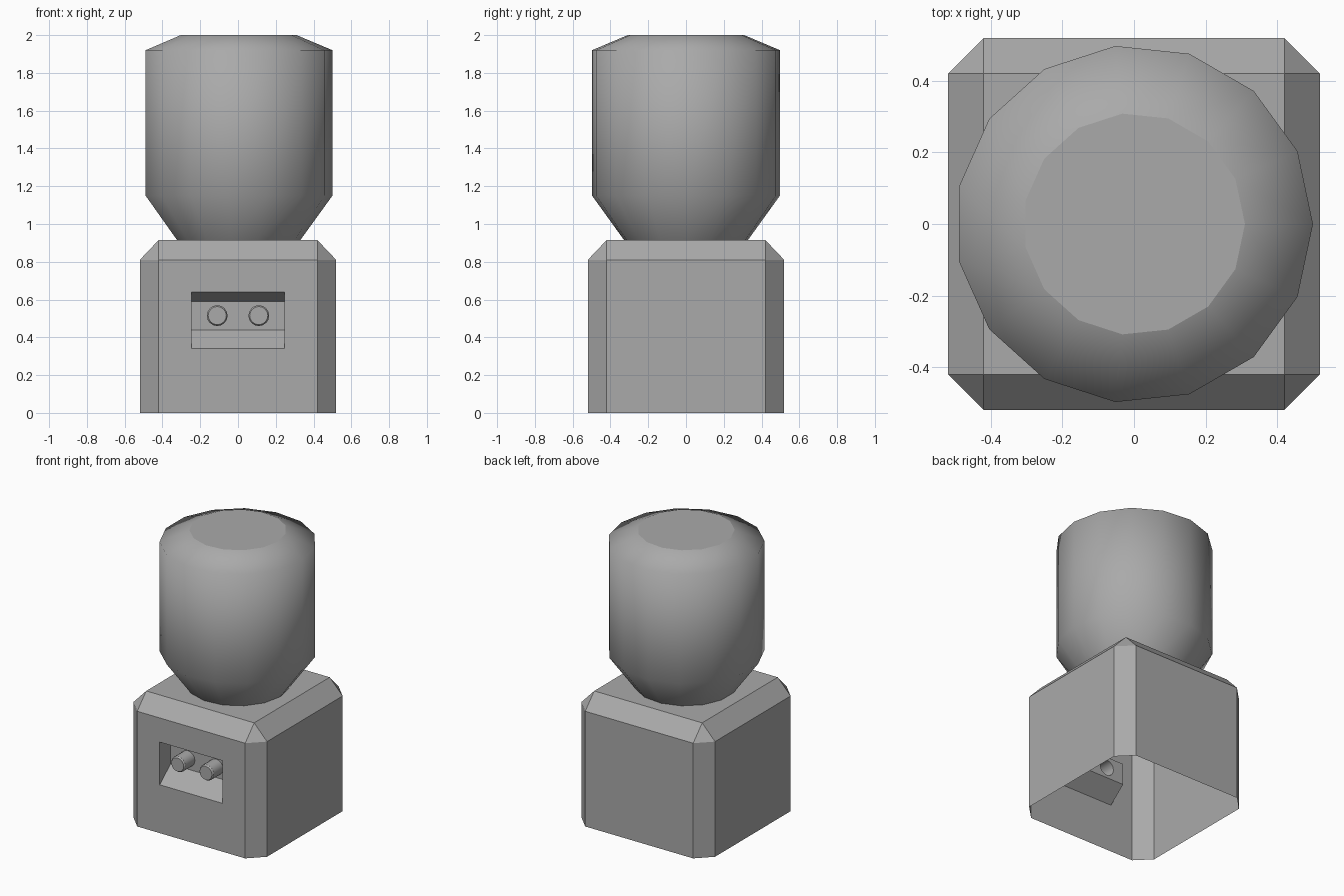
import bpy, bmesh, math
from mathutils import Vector

if "Cube" in bpy.data.objects:
    bpy.data.objects.remove(bpy.data.objects["Cube"], do_unlink=True)

grey = bpy.data.materials.new("plain grey")
grey.use_nodes = True
colour = (0.4, 0.4, 0.4, 1)
grey.diffuse_color = colour
grey.node_tree.nodes["Principled BSDF"].inputs["Base Color"].default_value = colour


def finish(bm, name):
    bmesh.ops.recalc_face_normals(bm, faces=bm.faces)
    mesh = bpy.data.meshes.new(name)
    bm.to_mesh(mesh)
    bm.free()
    mesh.materials.append(grey)
    obj = bpy.data.objects.new(name, mesh)
    bpy.context.collection.objects.link(obj)
    return obj


def bridge(bm, a, b, smooth=False):
    """Join two closed loops of equal length with quads."""
    faces = []
    for i in range(len(a)):
        j = (i + 1) % len(a)
        f = bm.faces.new((a[i], a[j], b[j], b[i]))
        f.smooth = smooth
        faces.append(f)
    return faces


def ring(bm, radius, sides, place):
    angles = [math.tau * i / sides for i in range(sides)]
    return [bm.verts.new(place(radius * math.cos(a), radius * math.sin(a))) for a in angles]


# Water bottle: faceted outline, smooth sides, flat lid
bm = bmesh.new()
profile = [(0.33, 0.915), (0.5, 1.15), (0.5, 1.92), (0.31, 2.0)]
loops = [ring(bm, r, 15, lambda x, y, z=z: (x, y, z)) for r, z in profile]
for lower, upper in zip(loops, loops[1:]):
    bridge(bm, lower, upper, True)
bm.faces.new(loops[0])
bm.faces.new(loops[-1])
finish(bm, "water_bottle")

# Cabinet: open-bottomed box with chamfered corners and top
bm = bmesh.new()
H, C, SHOULDER, TOP = 0.52, 0.42, 0.81, 0.915
outline = [(-C, -H), (C, -H), (H, -C), (H, C), (C, H), (-C, H), (-H, C), (-H, -C)]
low = [bm.verts.new((x, y, 0)) for x, y in outline]
high = [bm.verts.new((x, y, SHOULDER)) for x, y in outline]
lid = [bm.verts.new((x, y, TOP)) for x, y in [(-C, -C), (C, -C), (C, C), (-C, C)]]
walls = bridge(bm, low, high)
bm.faces.remove(walls[0])
bm.faces.new(lid)
for k in range(4):
    a, b, c = 2 * k, 2 * k + 1, (2 * k + 2) % 8
    n = (k + 1) % 4
    bm.faces.new((high[a], high[b], lid[n], lid[k]))
    bm.faces.new((high[b], high[c], lid[n]))

# Tap recess: sloping floor and ceiling set into the front wall
W, BACK = 0.245, -0.40


def rectangle(y, z0, z1):
    return [bm.verts.new(p) for p in ((-W, y, z0), (W, y, z0), (W, y, z1), (-W, y, z1))]


mouth = rectangle(-H, 0.34, 0.64)
inner = rectangle(BACK, 0.44, 0.59)
bridge(bm, [low[0], low[1], high[1], high[0]], mouth)
bridge(bm, mouth, inner)

# Pair of taps drawn forward out of the recess back
back_edges = [bm.edges.get((inner[i], inner[(i + 1) % 4])) for i in range(4)]
for side in (-1, 1):
    rings = [ring(bm, r, 16, lambda x, z, y=y: (0.11 * side + x, y, 0.515 + z))
             for r, y in ((0.055, BACK), (0.055, -0.505), (0.048, -0.515))]
    bridge(bm, rings[0], rings[1], True)
    bridge(bm, rings[1], rings[2])
    bm.faces.new(rings[2])
    back_edges += [bm.edges.get((rings[0][i], rings[0][(i + 1) % 16])) for i in range(16)]
bmesh.ops.triangle_fill(bm, edges=back_edges, use_beauty=True, normal=Vector((0, -1, 0)))
finish(bm, "cabinet")
